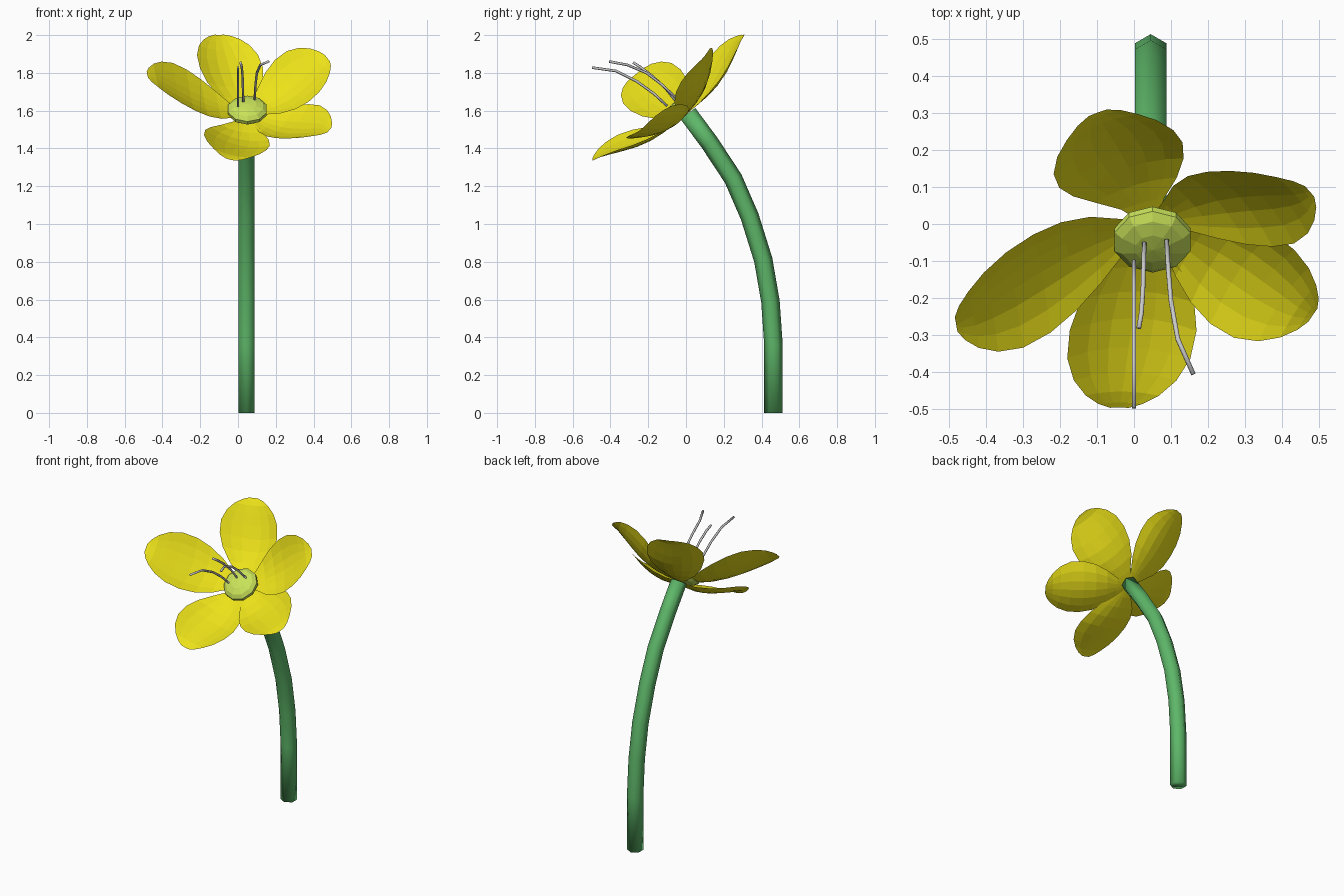
import bpy, bmesh, math
from mathutils import Vector, Matrix

if "Cube" in bpy.data.objects:
    bpy.data.objects.remove(bpy.data.objects["Cube"])


def material(name, rgb):
    m = bpy.data.materials.new(name)
    m.diffuse_color = (*rgb, 1)
    m.use_nodes = True
    m.node_tree.nodes["Principled BSDF"].inputs["Base Color"].default_value = m.diffuse_color
    return m


def finish(name, bm, mat=None, smooth=False):
    me = bpy.data.meshes.new(name)
    bm.to_mesh(me)
    bm.free()
    ob = bpy.data.objects.new(name, me)
    bpy.context.collection.objects.link(ob)
    if mat:
        me.materials.append(mat)
    for p in me.polygons:
        p.use_smooth = smooth
    return ob


def tube(name, path, radius, sides, mat=None):
    path = [Vector(p) for p in path]
    bm = bmesh.new()
    rings = []
    for i, p in enumerate(path):
        t = (path[min(i + 1, len(path) - 1)] - path[max(i - 1, 0)]).normalized()
        n = t.cross(Vector((1, 0, 0))).normalized()
        b = n.cross(t)
        rings.append([bm.verts.new(p + radius * (n * math.cos(a) + b * math.sin(a)))
                      for a in (2 * math.pi * k / sides for k in range(sides))])
    for r0, r1 in zip(rings, rings[1:]):
        for k in range(sides):
            j = (k + 1) % sides
            bm.faces.new((r0[k], r0[j], r1[j], r1[k]))
    bm.faces.new(rings[0])
    bm.faces.new(rings[-1])
    bmesh.ops.recalc_face_normals(bm, faces=bm.faces)
    return finish(name, bm, mat, True)


yellow = material("petal_yellow", (0.84, 0.76, 0.01))
green = material("stem_green", (0.11, 0.47, 0.14))
lime = material("centre_lime", (0.58, 0.76, 0.1))

# Flower frame: columns are right, up-in-plane and facing axis
CENTRE = Vector((0.045, 0, 1.58))
FRAME = Matrix(((1, 0, 0), (0, 0.77, -0.64), (0, 0.64, 0.77))).transposed().transposed()

# Stem
tube("stem", [(0.045, y, z) for y, z in (
    (0.463, 0), (0.463, 0.36), (0.447, 0.59), (0.409, 0.81), (0.337, 1.04),
    (0.25, 1.24), (0.125, 1.43), (0.01, 1.585))], 0.049, 6, green)

# Petals: radius fraction, half width, height above the flower plane
ROWS = [(0.02, 0.02, 0), (0.15, 0.06, 0), (0.28, 0.115, 0.003), (0.42, 0.155, 0.015),
        (0.56, 0.173, 0.038), (0.70, 0.168, 0.07), (0.82, 0.14, 0.1),
        (0.91, 0.1, 0.122), (0.97, 0.06, 0.13), (1.0, 0.025, 0.132)]
COLS = [-1, -0.67, -0.33, 0, 0.33, 0.67, 1]


def petal(name, angle, length, lift, twist):
    a = math.radians(angle)
    d, e = Vector((math.cos(a), math.sin(a), 0)), Vector((-math.sin(a), math.cos(a), 0))
    bm = bmesh.new()
    grid = []
    for f, half, h in ROWS:
        r = f * length
        row = []
        for c in COLS:
            s = c * half
            w = h + lift * r + 1.7 * s * s + twist * s * min(1, f * 2)
            row.append(bm.verts.new(CENTRE + FRAME @ (d * r + e * s + Vector((0, 0, w)))))
        grid.append(row)
    for r0, r1 in zip(grid, grid[1:]):
        for k in range(len(COLS) - 1):
            bm.faces.new((r0[k], r1[k], r1[k + 1], r0[k + 1]))
    return finish(name, bm, yellow)


petal("petal_top", 106, 0.52, 0.0, 0.22)
petal("petal_upper_right", 31, 0.50, 0.08, 0.12)
petal("petal_lower_right", -29, 0.50, -0.08, -0.05)
petal("petal_bottom", 261, 0.54, 0.0, -0.18)
petal("petal_left", 188, 0.53, 0.38, 0.0)

# Flattened flower centre
bm = bmesh.new()
bmesh.ops.create_uvsphere(bm, u_segments=10, v_segments=7, radius=1)
bm.transform(Matrix.Translation((0.05, -0.042, 1.603)) @ FRAME.to_4x4()
             @ Matrix.Diagonal((0.11, 0.11, 0.045, 1)))
finish("flower_centre", bm, lime)

# Stamens
STAMENS = [
    [(0.0, -0.1, 1.625), (0.0, -0.17, 1.69), (0.0, -0.26, 1.755), (0.0, -0.37, 1.81), (0.0, -0.497, 1.828)],
    [(0.028, -0.045, 1.64), (0.026, -0.11, 1.72), (0.024, -0.18, 1.785), (0.02, -0.24, 1.83), (0.013, -0.28, 1.855)],
    [(0.088, -0.045, 1.66), (0.093, -0.13, 1.74), (0.1, -0.21, 1.8), (0.118, -0.31, 1.842), (0.16, -0.405, 1.86)],
]
for i, path in enumerate(STAMENS):
    tube(f"stamen_{i + 1}", path, 0.007, 6)
